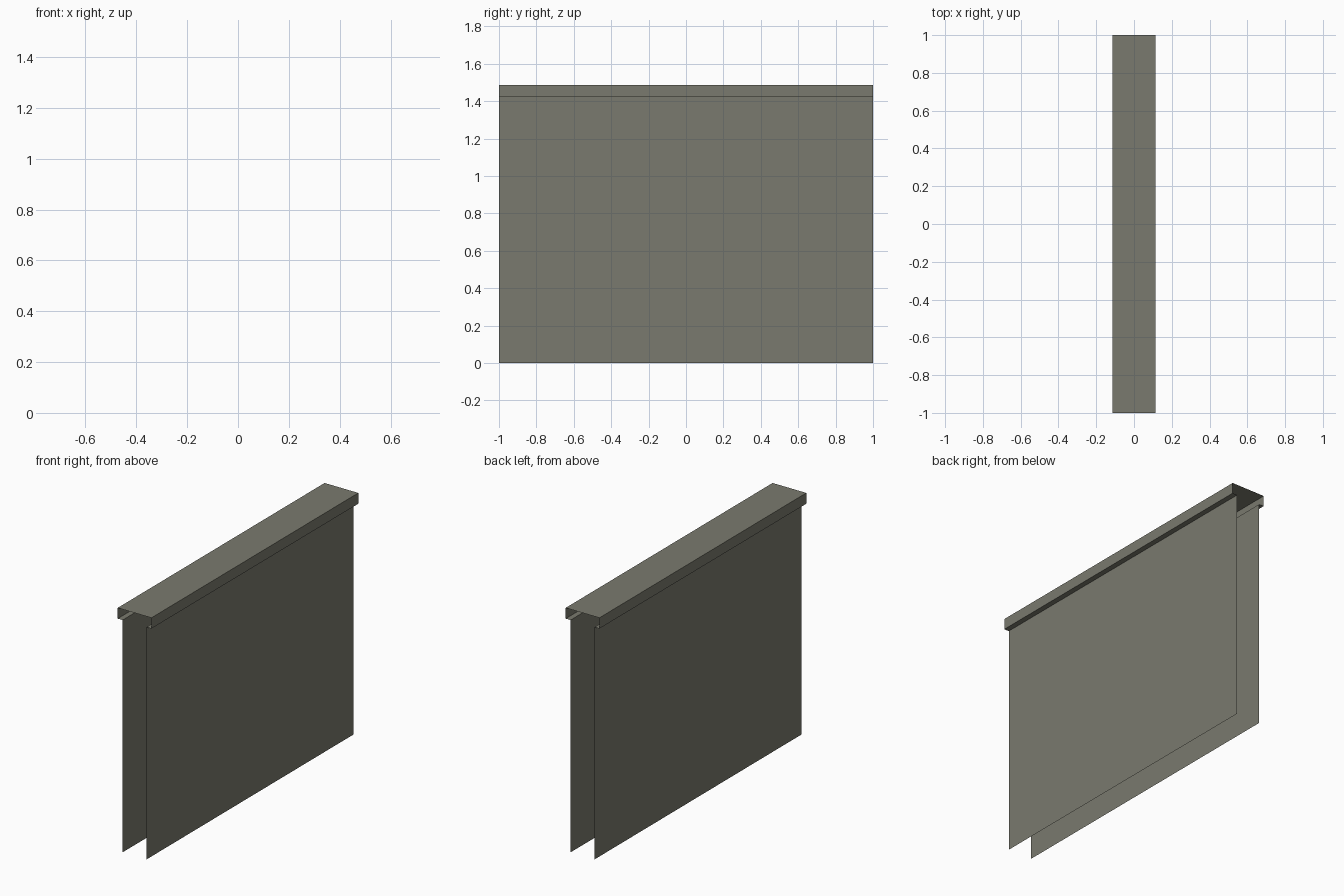
import bpy

if "Cube" in bpy.data.objects:
    bpy.data.objects.remove(bpy.data.objects["Cube"])

WALL_X, CAP_X = 0.081, 0.114
LIP_Z, TOP_Z = 1.421, 1.487

stone = bpy.data.materials.new("grey_stone")
stone.diffuse_color = (0.195, 0.195, 0.157, 1)
stone.use_nodes = True
stone.node_tree.nodes["Principled BSDF"].inputs["Base Color"].default_value = stone.diffuse_color


def sheet(name, profile):
    """Sweep an open x-z profile along y as a thin sheet, normals outward."""
    n = len(profile)
    verts = [(x, y, z) for y in (-1, 1) for x, z in profile]
    faces = [(i, i + 1, i + 1 + n, i + n) for i in range(n - 1)]
    mesh = bpy.data.meshes.new(name)
    mesh.from_pydata(verts, [], faces)
    mesh.materials.append(stone)
    obj = bpy.data.objects.new(name, mesh)
    bpy.context.collection.objects.link(obj)


# Two wall faces, open at the ends and the bottom
sheet("left_wall", [(-WALL_X, 0), (-WALL_X, LIP_Z)])
sheet("right_wall", [(WALL_X, LIP_Z), (WALL_X, 0)])

# Overhanging cap with a narrow lip under each side
sheet("wall_cap", [(-WALL_X, LIP_Z), (-CAP_X, LIP_Z), (-CAP_X, TOP_Z),
                   (CAP_X, TOP_Z), (CAP_X, LIP_Z), (WALL_X, LIP_Z)])
